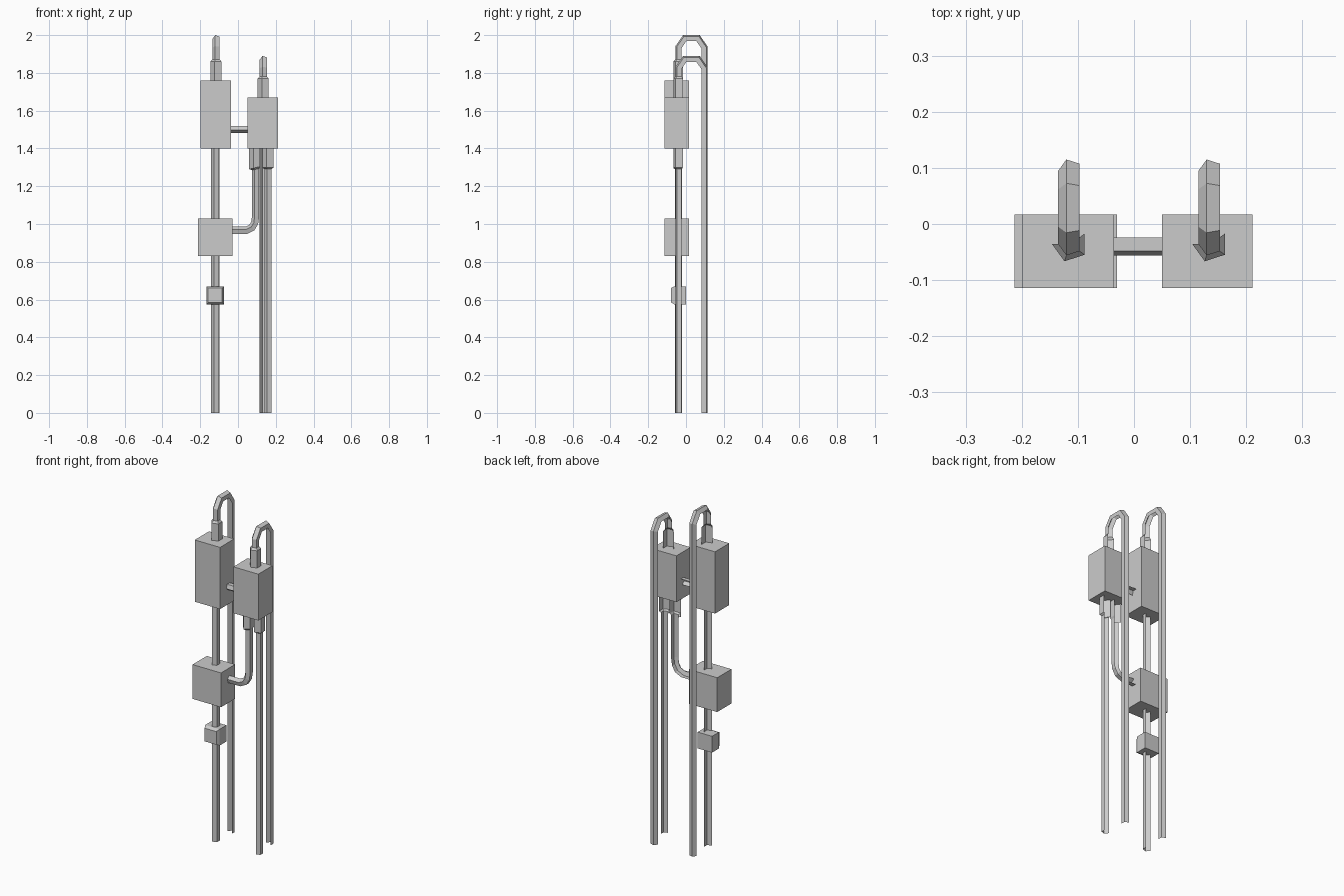
import bpy, bmesh
from mathutils import Vector
from math import sqrt

if "Cube" in bpy.data.objects:
    bpy.data.objects.remove(bpy.data.objects["Cube"])

R, COLLAR = 0.021, 0.032
X, FRONT = Vector((1, 0, 0)), Vector((0, -1, 0))
# Five-sided section with the hidden inner corner left open
SECTION = [(-1, 0), (-.309, .951), (.809, .588), (.809, -.588)]


def finish(bm, name):
    mesh = bpy.data.meshes.new(name)
    bm.to_mesh(mesh)
    bm.free()
    obj = bpy.data.objects.new(name, mesh)
    bpy.context.collection.objects.link(obj)
    return obj


def box(name, x, y, z, chamfer=0.0):
    bm = bmesh.new()
    bmesh.ops.create_cube(bm, size=1)
    lims = (x, y, z)
    for v in bm.verts:
        front = v.co.y < 0
        v.co = Vector([l[0] if c < 0 else l[1] for c, l in zip(v.co, lims)])
        if chamfer and front:
            v.co.y += chamfer
    if chamfer:
        # Raised, inset front face
        bm.faces.ensure_lookup_table()
        bm.normal_update()
        face = min(bm.faces, key=lambda f: f.calc_center_median().y)
        bmesh.ops.inset_individual(bm, faces=[face], thickness=0.013, depth=chamfer)
    return finish(bm, name)


def pipe(name, points, loop=False):
    """Sweep the section; points are (x, y, z, radius)."""
    pos = [Vector(p[:3]) for p in points]
    bm = bmesh.new()
    rings = []
    for i, p in enumerate(pos):
        d0 = (p - pos[i - 1]).normalized() if i else (pos[1] - p).normalized()
        d1 = (pos[i + 1] - p).normalized() if i < len(pos) - 1 else d0
        t = (d0 + d1).normalized()
        miter = 1 / sqrt(max(.25, (1 + d0.dot(d1)) / 2))
        if loop:
            a, b = X, X.cross(t) * miter
        else:
            a, b = t.cross(FRONT) * miter, FRONT
        r = points[i][3]
        rings.append([bm.verts.new(p + a * u * r + b * v * r) for u, v in SECTION])
    for r0, r1 in zip(rings, rings[1:]):
        for j in range(len(SECTION) - 1):
            bm.faces.new((r0[j], r0[j + 1], r1[j + 1], r1[j]))
    return finish(bm, name)


# Control boxes
DEPTH = (-.114, .017)
box("tall_box", (-.199, -.036), DEPTH, (1.4, 1.76))
box("right_box", (.05, .211), DEPTH, (1.4, 1.67))
box("lower_box", (-.213, -.03), DEPTH, (.83, 1.03))
box("valve_block", (-.168, -.075), (-.08, 0), (.575, .67), chamfer=.018)

# Overhead loops running down the back, each with a collar on its box
for name, x, base, top in (("left_loop_pipe", -.114, 1.76, 1.98),
                           ("right_loop_pipe", .136, 1.67, 1.87)):
    cap = base + .1
    pipe(name, [(x, -.036, base, COLLAR), (x, -.036, cap, COLLAR),
                (x, -.036, cap + .012, R), (x, -.036, top - .045, R),
                (x, -.005, top, R), (x, .062, top, R),
                (x, .095, top - .048, R), (x, .095, 0, R)], loop=True)

# Straight pipes down to the ground
Y = -.036
pipe("left_riser", [(-.12, Y, 0, .023), (-.12, Y, 1.4, .023)])
pipe("right_riser", [(.161, Y, 0, R), (.161, Y, 1.29, R),
                     (.161, Y, 1.298, COLLAR), (.161, Y, 1.4, COLLAR)])

# Elbow pipe from the lower box up to the right box
pipe("elbow_pipe", [(-.03, Y, .965, R), (.045, Y, .965, R), (.075, Y, .98, R),
                    (.09, Y, 1.005, R), (.095, Y, 1.04, R), (.095, Y, 1.29, R),
                    (.091, Y, 1.298, COLLAR), (.091, Y, 1.4, COLLAR)])

# Short link between the two upper boxes
pipe("link_pipe", [(.05, Y, 1.503, R), (-.036, Y, 1.503, R)])
